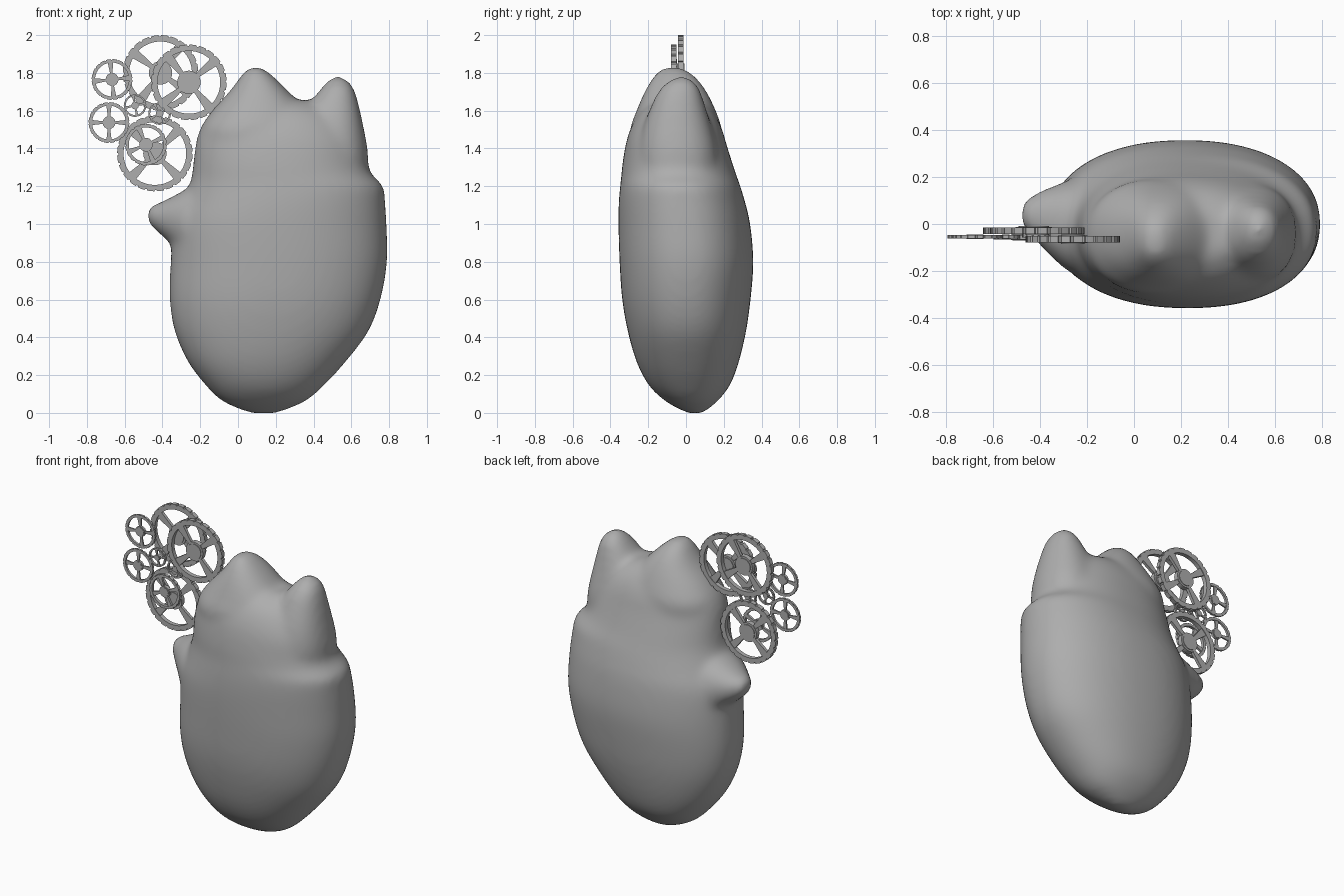
import bpy, bmesh
from math import cos, sin, pi, tau, copysign

if "Cube" in bpy.data.objects:
    bpy.data.objects.remove(bpy.data.objects["Cube"])

grey = bpy.data.materials.new("dark_grey")
grey.diffuse_color = (.42, .42, .42, 1)
grey.use_nodes = True
grey.node_tree.nodes["Principled BSDF"].inputs["Base Color"].default_value = grey.diffuse_color


def make_object(name, bm):
    bmesh.ops.recalc_face_normals(bm, faces=bm.faces)
    me = bpy.data.meshes.new(name)
    bm.to_mesh(me)
    bm.free()
    me.materials.append(grey)
    ob = bpy.data.objects.new(name, me)
    bpy.context.collection.objects.link(ob)
    return ob


def spow(v, p):
    return copysign(abs(v) ** p, v)


def refine(rings, steps=4):
    """Catmull-Rom curve through the rings."""
    out = []
    for i in range(len(rings) - 1):
        p0, p3 = rings[max(i - 1, 0)], rings[min(i + 2, len(rings) - 1)]
        for s in range(steps):
            u = s / steps
            out.append([.5 * (2 * b + (c - a) * u + (2 * a - 5 * b + 4 * c - d) * u * u
                              + (3 * b - a - 3 * c + d) * u ** 3)
                        for a, b, c, d in zip(p0, rings[i], rings[i + 1], p3)])
    return out + [rings[-1]]


def loft(bm, rings, to_xyz, n=48, p=2 / 2.2):
    """Closed skin over rings (t, a0, a1, b0, b1)."""
    loops = []
    for t, a0, a1, b0, b1 in refine(rings):
        loops.append([bm.verts.new(to_xyz(
            t,
            (a0 + a1) / 2 + (a1 - a0) / 2 * spow(cos(tau * i / n), p),
            (b0 + b1) / 2 + (b1 - b0) / 2 * spow(sin(tau * i / n), p)))
            for i in range(n)])
    bm.faces.new(loops[0])
    bm.faces.new(loops[-1])
    for r, s in zip(loops, loops[1:]):
        for i in range(n):
            j = (i + 1) % n
            bm.faces.new((r[i], r[j], s[j], s[i]))


def up(t, a, b):
    return (a, b, t)


def side(t, a, b):
    return (t, a, b)


# Organic body: trunk, two top lobes and a side bump, fused and smoothed
bm = bmesh.new()
loft(bm, [(-.004, .08, .19, .02, .08), (.022, 0, .27, -.04, .12),
          (.07, -.095, .37, -.12, .175), (.15, -.175, .46, -.2, .235),
          (.27, -.265, .57, -.262, .28), (.43, -.335, .69, -.308, .318),
          (.6, -.362, .755, -.338, .342), (.8, -.357, .79, -.352, .357),
          (1.0, -.34, .787, -.358, .34), (1.12, -.29, .779, -.356, .312),
          (1.2, -.26, .77, -.349, .288), (1.25, -.245, .72, -.343, .27),
          (1.31, -.238, .685, -.338, .25), (1.42, -.225, .655, -.32, .215),
          (1.5, -.203, .61, -.296, .192), (1.57, -.155, .55, -.26, .16),
          (1.62, -.09, .47, -.215, .12), (1.655, .05, .4, -.15, .06)], up)
loft(bm, [(1.2, -.1, .3, -.2, .15), (1.4, -.18, .36, -.28, .18),
          (1.5, -.2, .38, -.296, .19), (1.6, -.137, .36, -.262, .158),
          (1.7, -.047, .27, -.22, .11), (1.77, .005, .2, -.18, .06),
          (1.808, .035, .155, -.15, .015), (1.832, .07, .12, -.115, -.03)], up)
loft(bm, [(1.1, .3, .68, -.2, .14), (1.3, .28, .69, -.25, .17),
          (1.4, .29, .686, -.25, .165), (1.5, .32, .668, -.23, .14),
          (1.6, .36, .647, -.195, .11), (1.68, .41, .627, -.16, .085),
          (1.73, .45, .607, -.125, .065), (1.763, .48, .577, -.085, .035),
          (1.782, .51, .545, -.04, 0)], up)
loft(bm, [(-.482, .01, .06, 1.03, 1.07), (-.462, -.025, .1, .99, 1.095),
          (-.4, -.09, .14, .935, 1.12), (-.34, -.15, .162, .88, 1.15),
          (-.26, -.21, .19, .78, 1.19), (-.1, -.25, .2, .7, 1.25)], side)
body = make_object("organ_body", bm)
rm = body.modifiers.new("fuse", 'REMESH')
rm.mode = 'VOXEL'
rm.voxel_size = .018
rm.use_smooth_shade = True
sm = body.modifiers.new("soften", 'SMOOTH')
sm.factor = .5
sm.iterations = 22


def prism(bm, pts, y0, y1):
    """Extrude a front-plane polygon between two depths."""
    a = [bm.verts.new((x, y0, z)) for x, z in pts]
    b = [bm.verts.new((x, y1, z)) for x, z in pts]
    bm.faces.new(a)
    bm.faces.new(b)
    for i in range(len(pts)):
        j = (i + 1) % len(pts)
        bm.faces.new((a[i], a[j], b[j], b[i]))


def gear(name, x, z, y, r, hub, thick, teeth, phase):
    """Toothed rim, four flared spokes and a stepped round hub."""
    bm = bmesh.new()
    h, rin, root = thick / 2, r * .83, r * .965

    def polar(rad, ang):
        return (x + rad * cos(ang), z + rad * sin(ang))

    outer, inner = [], []
    for k in range(teeth):
        for f, rad in ((0, root), (.16, root), (.22, r), (.58, r), (.94, r)):
            ang = tau * (k + f) / teeth
            outer.append(polar(rad, ang))
            inner.append(polar(rin, ang))
    loops = [[bm.verts.new((px, yy, pz)) for px, pz in ring]
             for ring, yy in ((outer, y - h), (outer, y + h),
                              (inner, y + h), (inner, y - h))]
    m = len(outer)
    for q in range(4):
        r0, r1 = loops[q], loops[(q + 1) % 4]
        for i in range(m):
            j = (i + 1) % m
            bm.faces.new((r0[i], r0[j], r1[j], r1[i]))
    # spokes
    for k in range(4):
        a = phase + k * pi / 2
        prism(bm, [polar(hub * .8, a - .22), polar(r * .86, a - .15),
                   polar(r * .86, a + .15), polar(hub * .8, a + .22)],
              y - h * .7, y + h * .7)
    # hub
    for rad, depth in ((hub, 1.1), (hub * .8, 1.4)):
        prism(bm, [polar(rad, tau * i / 24) for i in range(24)],
              y - h * depth, y + h * depth)
    ob = make_object(name, bm)
    bpy.context.view_layer.objects.active = ob
    ob.select_set(True)
    bpy.ops.object.shade_smooth_by_angle(angle=.6)
    ob.select_set(False)


# Cluster of gears beside the upper lobe
for spec in [
    ("large_gear_back", -.41, 1.80, -.028, .20, .062, .028, 24, pi / 4 + .15),
    ("large_gear_front", -.26, 1.75, -.065, .20, .062, .028, 24, pi / 4 - .1),
    ("large_gear_lower", -.44, 1.373, -.028, .20, .062, .028, 24, pi / 4),
    ("medium_gear_upper", -.667, 1.765, -.054, .108, .034, .014, 20, .1),
    ("medium_gear_left", -.683, 1.537, -.054, .108, .034, .014, 20, 0),
    ("medium_gear_lower", -.487, 1.42, -.056, .11, .036, .02, 20, .4),
    ("small_gear_left", -.545, 1.627, -.054, .06, .02, .014, 14, .2),
    ("small_gear_right", -.415, 1.585, -.05, .06, .02, .014, 14, .5),
]:
    gear(*spec)
